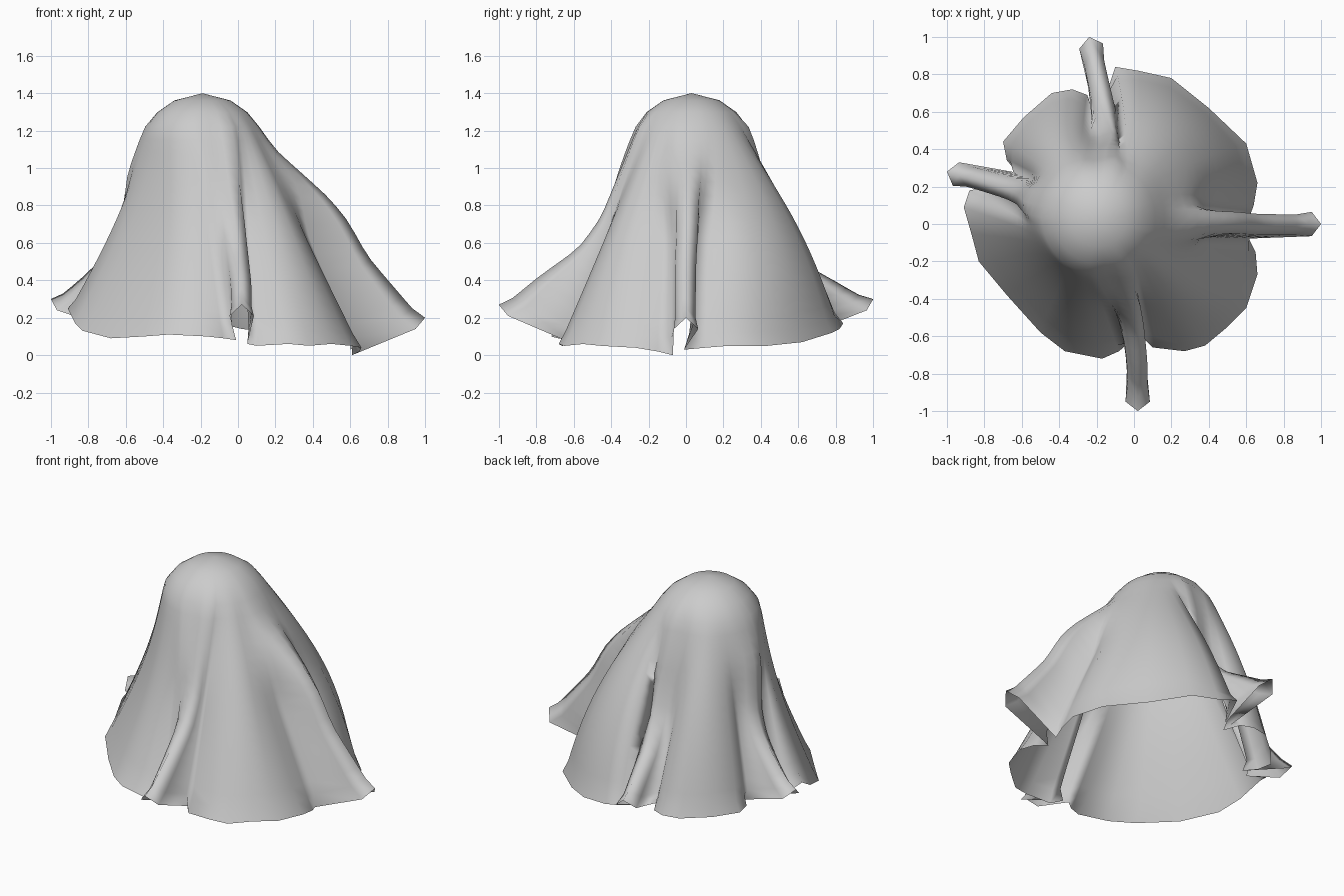
import bpy, bmesh, math
from mathutils import Vector as V

if "Cube" in bpy.data.objects:
    bpy.data.objects.remove(bpy.data.objects["Cube"])

CENTRE = V((-0.19, 0.03, 0))
DOME = [(0.16, 1.365), (0.245, 1.30), (0.305, 1.22)]  # radius, height
ROWS = 16
PLEAT = 0.065                                         # half width of a pleat crest

# Crest line of each pleat, from the dome out to the tip (right, back, left, front)
CRESTS = [
    [(.2, .02, 1.1), (.34, .02, .98), (.5, .01, .84), (.6, .01, .72), (.7, 0, .54), (1, 0, .2)],
    [(-.15, .41, 1.0), (-.12, .46, .82), (-.13, .52, .65), (-.16, .65, .49), (-.2, .82, .4), (-.24, 1, .3)],
    [(-.59, .12, .98), (-.64, .17, .68), (-.71, .2, .55), (-.85, .24, .42), (-1, .28, .3)],
    [(-.06, -.35, 1), (-.02, -.46, .74), (0, -.58, .58), (.02, -.8, .43), (.02, -1, .27)],
]
# Hem of the hanging panel that follows each pleat, ends tucked in under the crests
HEMS = [
    [(.6, -.01, .03), (.64, .1, .04), (.66, .22, .05), (.6, .43, .05), (.4, .62, .07),
     (.2, .78, .12), (.02, .82, .14), (-.1, .84, .17), (-.16, .66, .12)],
    [(-.21, .58, .12), (-.25, .69, .12), (-.33, .72, .12), (-.44, .7, .12), (-.59, .57, .12),
     (-.7, .44, .13), (-.68, .34, .13), (-.62, .27, .13)],
    [(-.7, .21, .15), (-.88, .18, .22), (-.91, .09, .25), (-.87, -.05, .17), (-.83, -.2, .13),
     (-.68, -.38, .09), (-.5, -.58, .1), (-.37, -.68, .11), (-.17, -.72, .1), (-.08, -.68, .09), (-.01, -.62, .08)],
    [(.05, -.6, .06), (.1, -.66, .05), (.27, -.68, .06), (.38, -.65, .05), (.5, -.55, .06),
     (.6, -.45, .05), (.66, -.27, .04), (.65, -.15, .02), (.61, -.07, 0)],
]
BULGE = [.10, .05, -.05, .03]     # outward swell of each panel
VALLEY = [.02, .03, 0, .03]       # dip either side of the panel's middle
HUG = [.7, .4, .15]               # how much panel columns follow the nearest crest high up


def ring(angle, radius, z):
    return CENTRE + V((math.cos(angle) * radius, math.sin(angle) * radius, z))


def angle_to(p):
    return math.atan2(p[1] - CENTRE.y, p[0] - CENTRE.x)


def radius_of(p):
    return math.hypot(p[0] - CENTRE.x, p[1] - CENTRE.y)


def radius_at(path, z):
    """Distance of a descending path from the axis at height z."""
    for a, b in zip(path, path[1:]):
        if b.z <= z:
            t = (a.z - z) / max(a.z - b.z, 1e-6)
            return radius_of(a.lerp(b, max(t, 0)))
    return radius_of(path[-1])


def resample(points, n):
    """Points at even arc length along a polyline."""
    dist = [0]
    for a, b in zip(points, points[1:]):
        dist.append(dist[-1] + (b - a).length)
    out, k = [], 0
    for i in range(n + 1):
        d = dist[-1] * i / n
        while k < len(points) - 2 and d > dist[k + 1]:
            k += 1
        out.append(points[k].lerp(points[k + 1], (d - dist[k]) / (dist[k + 1] - dist[k])))
    return out


angles = [angle_to(c[0]) for c in CRESTS]
crests = [resample([ring(a, *DOME[-1])] + [V(p) for p in c], ROWS) for a, c in zip(angles, CRESTS)]

# Each column runs from the dome's shoulder down to the hem
columns = []
for i in range(4):
    a0 = angles[i]
    a1 = angles[(i + 1) % 4]
    while a1 < a0:
        a1 += 2 * math.pi

    # pleat: crest with a shoulder on each side
    crest = crests[i]
    tip = crest[-1] - crest[-3]
    out = V((tip.x, tip.y, 0)).normalized()
    side = V((-out.y, out.x, 0))
    for s in (-1, 0, 1):
        path = []
        for j, p in enumerate(crest):
            t = j / ROWS
            path.append(p + side * s * PLEAT - abs(s) * t * (out * .05 + V((0, 0, .06))))
        columns.append((a0 + s * PLEAT / DOME[-1][0], path))

    # hanging panel
    lo, hi = a0 + .23, a1 - .23
    n = len(HEMS[i])
    for k, h in enumerate(HEMS[i]):
        a = lo + (hi - lo) * (k + 1) / (n + 1)
        top = ring(a, *DOME[-1])
        end = V(h)
        s = k / (n - 1)
        puff = BULGE[i] * math.sin(math.pi * s) ** .6 - VALLEY[i] * abs(math.sin(2 * math.pi * s))
        path = []
        for j in range(ROWS + 1):
            t = j / ROWS
            p = top.lerp(end, t)
            flat = V((p.x - CENTRE.x, p.y - CENTRE.y, 0))
            r = flat.length
            u = min(max((t - .08) / .45, 0), 1)
            fade = 1 - u * u * (3 - 2 * u)
            move = puff * math.sin(math.pi * t)
            for m, c in ((k, crest), (n - 1 - k, crests[(i + 1) % 4])):
                if m < len(HUG):
                    move += HUG[m] * fade * (radius_at(c, p.z) - r)
            path.append(p + flat / r * move)
        columns.append((a, path))

# Skin the columns into one open sheet
bm = bmesh.new()
apex = bm.verts.new(CENTRE + V((0, 0, 1.4)))
grid = []
for a, path in columns:
    pts = [ring(a, r, z) for r, z in DOME[:-1]] + path
    grid.append([bm.verts.new(p) for p in pts])
for k, c in enumerate(grid):
    d = grid[(k + 1) % len(grid)]
    bm.faces.new((apex, c[0], d[0]))
    for j in range(len(c) - 1):
        bm.faces.new((c[j], c[j + 1], d[j + 1], d[j]))

# Relax the cloth a little, leaving the hem in place
inner = [v for v in bm.verts if not v.is_boundary and v is not apex]
for _ in range(2):
    bmesh.ops.smooth_vert(bm, verts=inner, factor=.25, use_axis_x=True, use_axis_y=True, use_axis_z=True)
bmesh.ops.recalc_face_normals(bm, faces=bm.faces)
if sum(f.normal.z for f in apex.link_faces) < 0:
    bmesh.ops.reverse_faces(bm, faces=bm.faces)
for f in bm.faces:
    f.smooth = True

mesh = bpy.data.meshes.new("draped_cloth")
bm.to_mesh(mesh)
bm.free()
cloth = bpy.data.objects.new("draped_cloth", mesh)
bpy.context.collection.objects.link(cloth)
